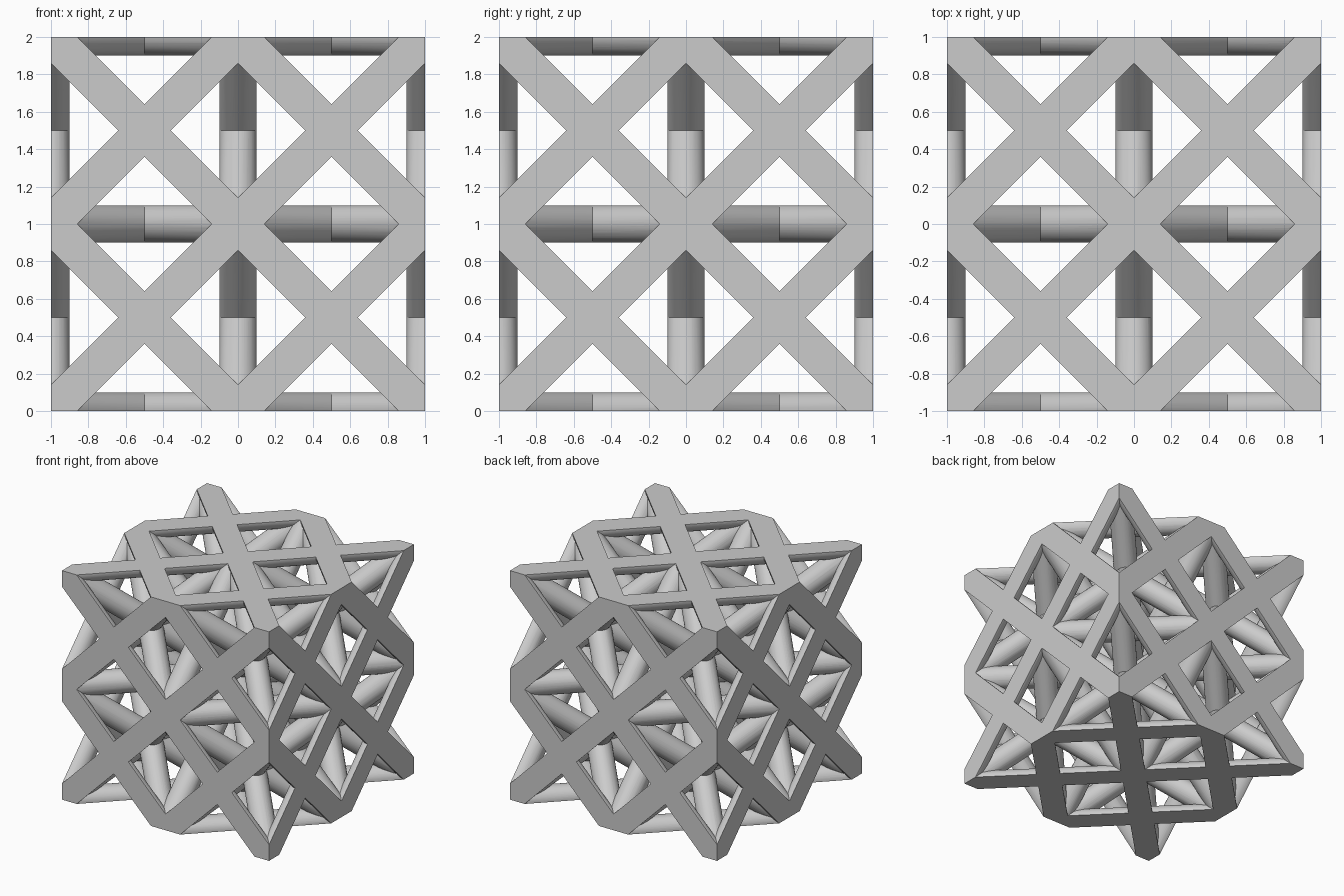
import bpy, bmesh
from itertools import product
from mathutils import Vector, Matrix
from math import pi

RADIUS = 0.1
SIDES = 48
MIDDLE = Vector((0, 0, 1))

default = bpy.data.objects.get("Cube")
if default:
    bpy.data.objects.remove(default, do_unlink=True)

scene = bpy.context.scene
helpers = bpy.data.collections.new("strut_helpers")
scene.collection.children.link(helpers)

grey = bpy.data.materials.new("light_grey")
grey.use_nodes = True
grey.diffuse_color = (0.6, 0.6, 0.6, 1)
grey.node_tree.nodes["Principled BSDF"].inputs["Base Color"].default_value = (0.6, 0.6, 0.6, 1)


def add_object(name, bm, collection):
    mesh = bpy.data.meshes.new(name)
    bm.to_mesh(mesh)
    bm.free()
    mesh.materials.append(grey)
    obj = bpy.data.objects.new(name, mesh)
    collection.objects.link(obj)
    return obj


def strut(name, centre, direction, collection):
    """Round bar through a point, longer than the block so it can be trimmed."""
    bm = bmesh.new()
    turn = direction.to_track_quat('Z', 'Y').to_matrix().to_4x4()
    bmesh.ops.create_cone(
        bm, cap_ends=True, segments=SIDES, radius1=RADIUS, radius2=RADIUS, depth=5,
        matrix=Matrix.Translation(centre) @ turn @ Matrix.Rotation(pi / SIDES, 4, 'Z'))
    return add_object(name, bm, collection)


bars = []

# Face diagonals: three planes per axis, three parallel bars each way
for axis, level, slope, offset in product(range(3), (-1, 0, 1), (1, -1), (-1, 0, 1)):
    u, v = (axis + 1) % 3, (axis + 2) % 3
    centre = MIDDLE.copy()
    centre[axis] += level
    centre[u] -= slope * offset / 2
    centre[v] += offset / 2
    direction = Vector((0, 0, 0))
    direction[u], direction[v] = 1, slope
    bars.append((centre, direction))

# Body diagonals: four through each of the eight cells, shared ones only once
for cell in product((-1, 1), repeat=3):
    for slopes in product((-1, 1), repeat=2):
        direction = Vector((1, *slopes))
        if Vector(cell) != -direction:
            bars.append((MIDDLE + Vector(cell) / 2, direction))

lattice = strut("lattice_block", *bars[0], scene.collection)
for centre, direction in bars[1:]:
    strut("strut", centre, direction, helpers).hide_render = True

# Trimming block
bm = bmesh.new()
bmesh.ops.create_cube(bm, size=2, matrix=Matrix.Translation(MIDDLE))
trim = add_object("trim_block", bm, scene.collection)
trim.hide_render = True

# Merge the struts, then trim them flush with the block
merge = lattice.modifiers.new("merge", 'BOOLEAN')
merge.operation = 'UNION'
merge.solver = 'MANIFOLD'
merge.operand_type = 'COLLECTION'
merge.collection = helpers
cut = lattice.modifiers.new("cut", 'BOOLEAN')
cut.operation = 'INTERSECT'
cut.solver = 'MANIFOLD'
cut.object = trim

bpy.context.view_layer.update()
graph = bpy.context.evaluated_depsgraph_get()
solid = bpy.data.meshes.new_from_object(lattice.evaluated_get(graph))
lattice.modifiers.clear()
lattice.data = solid
solid.materials.clear()
solid.materials.append(grey)
for poly in solid.polygons:
    poly.material_index = 0

# Remove the helpers
for obj in list(helpers.objects) + [trim]:
    bpy.data.objects.remove(obj, do_unlink=True)
bpy.data.collections.remove(helpers)

# Smooth the round bars, keep trimmed edges crisp
bpy.ops.object.select_all(action='DESELECT')
lattice.select_set(True)
bpy.context.view_layer.objects.active = lattice
bpy.ops.object.shade_smooth_by_angle(angle=pi / 9)
